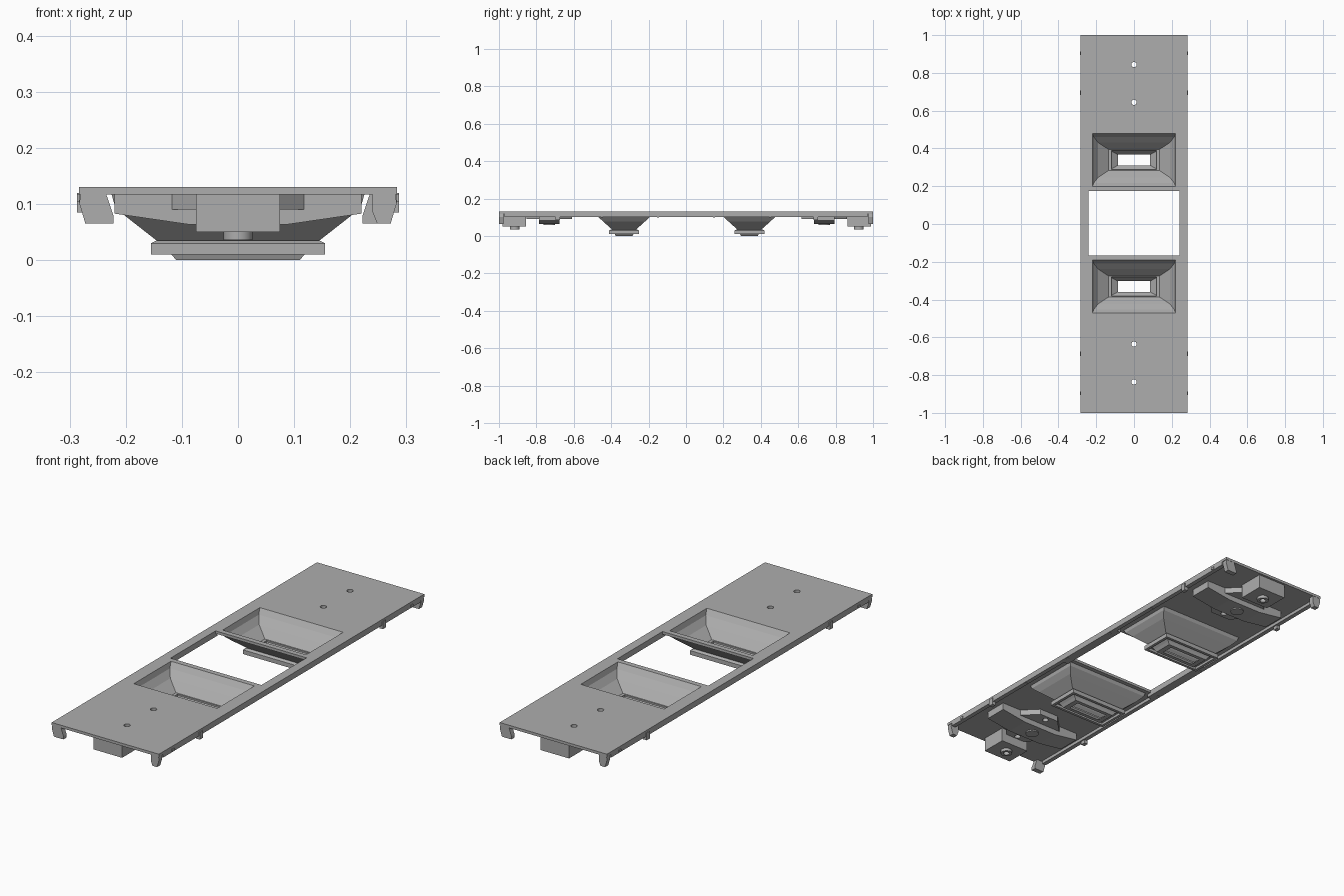
import bpy, bmesh, math
from mathutils import Matrix, Vector

if "Cube" in bpy.data.objects:
    bpy.data.objects.remove(bpy.data.objects["Cube"])

grey = bpy.data.materials.new("plain grey")
grey.use_nodes = True
COLOUR = (0.42, 0.42, 0.42, 1)
grey.diffuse_color = COLOUR
grey.node_tree.nodes["Principled BSDF"].inputs["Base Color"].default_value = COLOUR

SHIFT = 0.004          # fittings sit slightly off centre along y
DECK_LOW = 0.117


def finish(name, bm):
    bmesh.ops.recalc_face_normals(bm, faces=bm.faces)
    mesh = bpy.data.meshes.new(name)
    bm.to_mesh(mesh)
    bm.free()
    mesh.materials.append(grey)
    ob = bpy.data.objects.new(name, mesh)
    bpy.context.collection.objects.link(ob)
    return ob


def box(name, x, y, z):
    bm = bmesh.new()
    bmesh.ops.create_cube(bm, size=1)
    for v in bm.verts:
        v.co = Vector([(r[0] + r[1]) / 2 + c * (r[1] - r[0]) for r, c in zip((x, y, z), v.co)])
    return finish(name, bm)


def cylinder(name, x, y, z, radius, sides=20):
    bm = bmesh.new()
    bmesh.ops.create_cone(bm, cap_ends=True, segments=sides, radius1=radius, radius2=radius,
                          depth=z[1] - z[0],
                          matrix=Matrix.Translation((x, y, sum(z) / 2))
                          @ Matrix.Rotation(math.pi / sides, 4, "Z"))
    return finish(name, bm)


def prism(name, outline, y, turn=1):
    """Extrude an x-z outline along y; turn=-1 rotates half a turn about z."""
    bm = bmesh.new()
    ends = [[bm.verts.new((px * turn, py * turn, pz)) for px, pz in outline] for py in y]
    bm.faces.new(ends[0])
    bm.faces.new(ends[1])
    n = len(outline)
    for i in range(n):
        j = (i + 1) % n
        bm.faces.new((ends[0][i], ends[0][j], ends[1][j], ends[1][i]))
    return finish(name, bm)


def rect_shell(name, rings, cy):
    """Closed loop of rectangular rings (half x, half y, z)."""
    bm = bmesh.new()
    loops = [[bm.verts.new((sx * hx, cy + sy * hy, z))
              for sx, sy in ((-1, -1), (1, -1), (1, 1), (-1, 1))] for hx, hy, z in rings]
    for a, b in zip(loops, loops[1:] + loops[:1]):
        for i in range(4):
            j = (i + 1) % 4
            bm.faces.new((a[i], a[j], b[j], b[i]))
    return finish(name, bm)


def cut(ob, cutters):
    for c in cutters:
        c.hide_render = True
        mod = ob.modifiers.new("cut", "BOOLEAN")
        mod.operation, mod.solver, mod.object = "DIFFERENCE", "EXACT", c
    bpy.context.view_layer.update()
    result = bpy.data.meshes.new_from_object(ob.evaluated_get(bpy.context.evaluated_depsgraph_get()))
    ob.modifiers.clear()
    ob.data = result
    for c in cutters:
        bpy.data.objects.remove(c)


def pin_holes(side):
    return [cylinder("pin_cutter", 0, SHIFT + side * y, (0.05, 0.2), 0.014) for y in (0.64, 0.84)]


# Deck with centre window, hopper mouths and pin holes
deck = box("deck", (-0.283, 0.283), (-1, 1), (DECK_LOW, 0.13))
cutters = [box("window_cutter", (-0.24, 0.24), (SHIFT - 0.17, SHIFT + 0.17), (0.05, 0.2))]
for s in (-1, 1):
    cy = SHIFT + s * 0.335
    cutters.append(box("mouth_cutter", (-0.22, 0.22), (cy - 0.14, cy + 0.14), (0.05, 0.2)))
    cutters += pin_holes(s)
cut(deck, cutters)

# Side sills with hanging clips and small pegs
for s, side in ((1, "left"), (-1, "right")):
    box(side + "_sill", sorted((s * 0.262, s * 0.283)), (-0.97, 0.97), (0.102, DECK_LOW))
    box(side + "_window_sill", sorted((s * 0.24, s * 0.262)), (-0.19, 0.19), (0.102, DECK_LOW))
    for y in (-0.69, 0.69):
        box(side + "_clip", sorted((s * 0.268, s * 0.287)),
            (SHIFT + y - 0.012, SHIFT + y + 0.012), (0.085, 0.12))
    for y in (-0.9, 0.9):
        box(side + "_peg", sorted((s * 0.28, s * 0.287)),
            (SHIFT + y - 0.008, SHIFT + y + 0.008), (0.105, 0.117))
    for y in (-0.45, -0.15, 0.15, 0.45):
        cylinder(side + "_rivet", s * 0.272, y, (0.099, 0.103), 0.006, 8)

# Hoppers: curved ends, straight slopes, hollow with outlet slot
INNER = ((0.22, 0.14, 0.13), (0.213, 0.122, 0.105), (0.19, 0.092, 0.075),
         (0.135, 0.056, 0.035), (0.085, 0.028, 0.0))
OUTER = ((0.11, 0.045, 0.0), (0.12, 0.05, 0.012), (0.145, 0.064, 0.035),
         (0.2, 0.112, 0.078), (0.221, 0.138, 0.102), (0.226, 0.146, 0.12), (0.226, 0.146, 0.128))
for s, end in ((-1, "front"), (1, "back")):
    cy = SHIFT + s * 0.335
    rect_shell(end + "_hopper", INNER + OUTER, cy)
    rect_shell(end + "_outlet_flange",
               ((0.12, 0.05, 0.035), (0.145, 0.07, 0.035), (0.155, 0.08, 0.03), (0.155, 0.08, 0.01),
                (0.142, 0.067, 0.01), (0.142, 0.067, 0.022), (0.12, 0.05, 0.022)), cy)

# Bogie mountings, coupler pockets and corner brackets, one set per end
BOLSTER = [(-0.22, DECK_LOW), (-0.22, 0.083), (-0.09, 0.064), (0.09, 0.064), (0.22, 0.083), (0.22, DECK_LOW)]
WIDE = [(-0.28, 0.118), (-0.283, 0.102), (-0.272, 0.065), (-0.222, 0.065), (-0.222, 0.08), (-0.235, 0.118)]
NARROW = [(0.24, 0.118), (0.24, 0.085), (0.248, 0.065), (0.272, 0.065), (0.283, 0.102), (0.28, 0.118)]
for s, end in ((-1, "front"), (1, "back")):
    def span(a, b):
        return sorted((SHIFT + s * a, SHIFT + s * b))

    pad = cylinder(end + "_pivot_pad", 0, SHIFT + s * 0.735, (0.09, DECK_LOW), 0.132, 8)
    cut(pad, pin_holes(s))
    prism(end + "_bolster", BOLSTER, span(0.68, 0.79))
    cylinder(end + "_pivot_boss", 0, SHIFT + s * 0.735, (0.058, 0.066), 0.03)
    pocket = box(end + "_coupler_pocket", (-0.075, 0.075), span(0.86, 0.985), (0.05, DECK_LOW))
    cut(pocket, [cylinder("screw_cutter", 0, SHIFT + s * 0.92, (0.0, 0.1), 0.014)])
    post = cylinder(end + "_screw_post", 0, SHIFT + s * 0.92, (0.036, 0.052), 0.026)
    cut(post, [cylinder("screw_cutter", 0, SHIFT + s * 0.92, (0.0, 0.1), 0.014)])
    prism(end + "_wide_bracket", WIDE, (-0.999, -0.975), -s)
    prism(end + "_narrow_bracket", NARROW, (-0.999, -0.975), -s)

# Smooth only the rounded parts, keeping edges sharp
for ob in bpy.context.scene.objects:
    if ob.type == "MESH" and ("boss" in ob.name or "post" in ob.name):
        bpy.ops.object.select_all(action="DESELECT")
        ob.select_set(True)
        bpy.context.view_layer.objects.active = ob
        bpy.ops.object.shade_smooth_by_angle(angle=math.radians(30))
